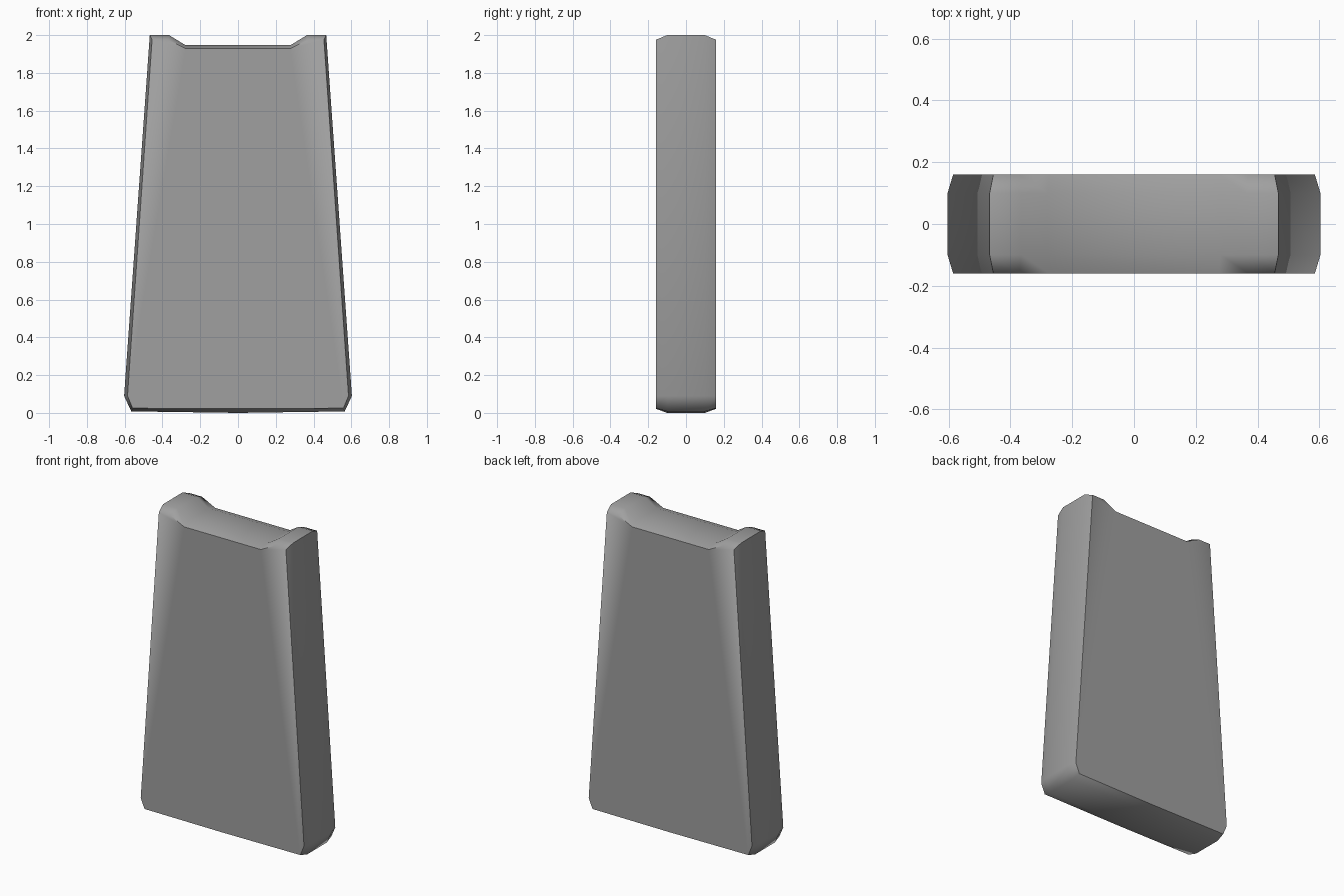
import bpy
import bmesh
import math

cube = bpy.data.objects.get("Cube")
if cube:
    bpy.data.objects.remove(cube, do_unlink=True)

# Plain grey
grey = bpy.data.materials.new("plain_grey")
grey.use_nodes = True
colour = (0.35, 0.35, 0.35, 1)
grey.diffuse_color = colour
grey.node_tree.nodes["Principled BSDF"].inputs["Base Color"].default_value = colour

# Half outlines (x, z) from bottom centre to the notch in the top
ridge = [(0, 0), (0.565, 0.008), (0.603, 0.09), (0.467, 2), (0.365, 2), (0.28, 1.948)]
face = [(0, 0.022), (0.558, 0.025), (0.585, 0.09), (0.455, 1.975), (0.37, 1.975), (0.275, 1.928)]


def ring(bm, half, y):
    mirrored = [(-x, z) for x, z in reversed(half[1:])]
    return [bm.verts.new((x, y, z)) for x, z in half + mirrored]


# Tapered slab: two flat faces joined by a bevelled rim
bm = bmesh.new()
rings = [ring(bm, face, -0.16), ring(bm, ridge, -0.1),
         ring(bm, ridge, 0.1), ring(bm, face, 0.16)]
for a, b in zip(rings, rings[1:]):
    for i in range(len(a)):
        j = (i + 1) % len(a)
        bm.faces.new((a[i], a[j], b[j], b[i]))
bm.faces.new(rings[0])
bm.faces.new(rings[-1])
bmesh.ops.recalc_face_normals(bm, faces=bm.faces)
mesh = bpy.data.meshes.new("tapered_slab")
bm.to_mesh(mesh)
bm.free()
mesh.materials.append(grey)

slab = bpy.data.objects.new("tapered_slab", mesh)
bpy.context.collection.objects.link(slab)
bpy.ops.object.select_all(action="DESELECT")
slab.select_set(True)
bpy.context.view_layer.objects.active = slab
bpy.ops.object.shade_smooth_by_angle(angle=math.radians(69))
